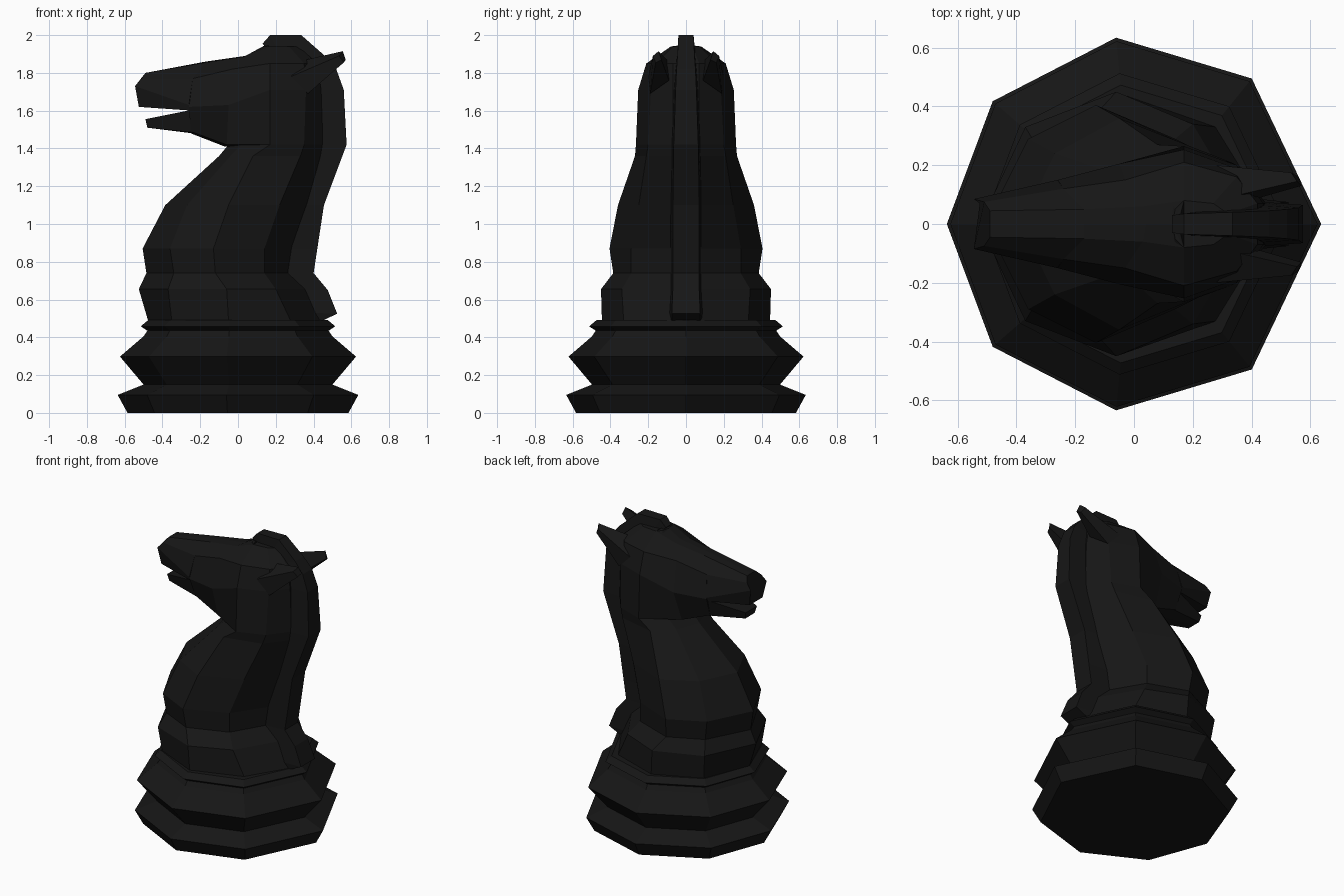
import bpy, bmesh
from math import sin, cos, radians

black = bpy.data.materials.new("black")
black.diffuse_color = (0.008, 0.008, 0.008, 1)


def loft(name, rings):
    """Bridge closed rings of equal length and cap both ends."""
    bm = bmesh.new()
    vs = [[bm.verts.new(p) for p in r] for r in rings]
    n = len(vs[0])
    for a, b in zip(vs, vs[1:]):
        for i in range(n):
            j = (i + 1) % n
            bm.faces.new((a[i], a[j], b[j], b[i]))
    bm.faces.new(vs[0])
    bm.faces.new(vs[-1])
    bmesh.ops.recalc_face_normals(bm, faces=bm.faces)
    me = bpy.data.meshes.new(name)
    bm.to_mesh(me)
    bm.free()
    me.materials.append(black)
    ob = bpy.data.objects.new(name, me)
    bpy.context.collection.objects.link(ob)
    return ob


def mirrored(half):
    """Complete a half section across the y = 0 plane."""
    return half + [(x, -y, z) for x, y, z in reversed(half) if y > 1e-6]


# Turned base: uneven octagon, stepped profile (radius, height)
angles = [radians(a) for a in (180, 139, 95.5, 51, 0)]
profile = [(.585, 0), (.637, .095), (.5, .15), (.625, .298), (.5, .405),
           (.48, .435), (.515, .458), (.475, .492)]
loft("base", [mirrored([(r * cos(a), max(0, r * sin(a)) if abs(sin(a)) > 1e-6 else 0, z)
                        for a in angles]) for r, z in profile])

# Chest and neck: z, front x, front corner xy, side xy, back corner xy, back x
neck = [
    (.485, -.475, -.35, .31, -.05, .445, .28, .33, .44),
    (.655, -.525, -.37, .33, -.06, .45, .20, .34, .36),
    (.74, -.485, -.34, .28, -.12, .385, .14, .29, .27),
    (.87, -.505, -.36, .29, -.13, .405, .14, .29, .29),
    (1.10, -.385, -.27, .24, -.05, .36, .22, .25, .37),
    (1.36, -.10, -.04, .16, .08, .27, .33, .21, .44),
    (1.42, -.05, .02, .16, .17, .265, .35, .20, .45),
    (1.71, .05, .10, .15, .17, .253, .36, .185, .44),
    (1.85, .07, .11, .12, .17, .21, .35, .16, .42),
    (1.94, .13, .14, .05, .17, .08, .27, .07, .32),
]
loft("neck", [mirrored([(f, 0, z), (cx, cy, z), (sx, sy, z), (bx, by, z),
                        (b, min(.07, by * .5), z)])
              for z, f, cx, cy, sx, sy, bx, by, b in neck])

# Head from cheek to mouth corner
cheek = [(.17, 0, 1.42), (.17, .265, 1.42), (.17, .253, 1.71),
         (.17, .21, 1.85), (.17, .08, 1.94), (.15, 0, 1.95)]
middle = [(-.07, 0, 1.41), (-.06, .13, 1.42), (-.05, .205, 1.63),
          (-.03, .15, 1.82), (.03, .06, 1.885), (.04, 0, 1.89)]
corner = [(-.25, 0, 1.48), (-.25, .10, 1.49), (-.26, .15, 1.62),
          (-.24, .12, 1.77), (-.17, .05, 1.855), (-.17, 0, 1.86)]
loft("head", [mirrored(s) for s in (cheek, middle, corner)])

# Upper muzzle and lower jaw
loft("muzzle", [mirrored(s) for s in (
    [(-.22, 0, 1.60), (-.24, .14, 1.60), (-.26, .15, 1.63),
     (-.24, .12, 1.77), (-.17, .05, 1.855), (-.17, 0, 1.86)],
    [(-.525, 0, 1.62), (-.525, .07, 1.62), (-.545, .085, 1.73),
     (-.51, .075, 1.77), (-.49, .045, 1.80), (-.49, 0, 1.80)])])
loft("lower_jaw", [mirrored(s) for s in (
    [(-.24, 0, 1.48), (-.24, .10, 1.485), (-.24, .135, 1.605), (-.24, 0, 1.605)],
    [(-.48, 0, 1.51), (-.48, .05, 1.51), (-.49, .06, 1.555), (-.49, 0, 1.555)])])

# Mane ridge: inner x z, outer x z, half width
mane = [
    (.36, .49, .45, .49, .075), (.38, .53, .525, .525, .075),
    (.30, .655, .475, .65, .07), (.22, .74, .40, .74, .07),
    (.24, .87, .42, .87, .07), (.32, 1.10, .455, 1.10, .07),
    (.40, 1.42, .575, 1.42, .065), (.38, 1.71, .56, 1.71, .055),
    (.36, 1.80, .52, 1.82, .05), (.32, 1.85, .46, 1.89, .045),
    (.28, 1.88, .335, 2.0, .04), (.22, 1.90, .17, 2.0, .035),
    (.18, 1.90, .13, 1.955, .03),
]
loft("mane", [[(ix, w * 1.2, iz), (ox, w, oz), (ox, -w, oz), (ix, -w * 1.2, iz)]
              for ix, iz, ox, oz, w in mane])

# Swept-back ears
ear_base = [(.28, .20, 1.78), (.36, .10, 1.87), (.43, .09, 1.76), (.37, .19, 1.69)]
ear_tip = [(.535, .175, 1.89), (.555, .145, 1.915), (.57, .13, 1.87), (.56, .16, 1.855)]
for side, s in (("left", 1), ("right", -1)):
    loft(side + "_ear", [[(x, s * y, z) for x, y, z in r] for r in (ear_base, ear_tip)])
